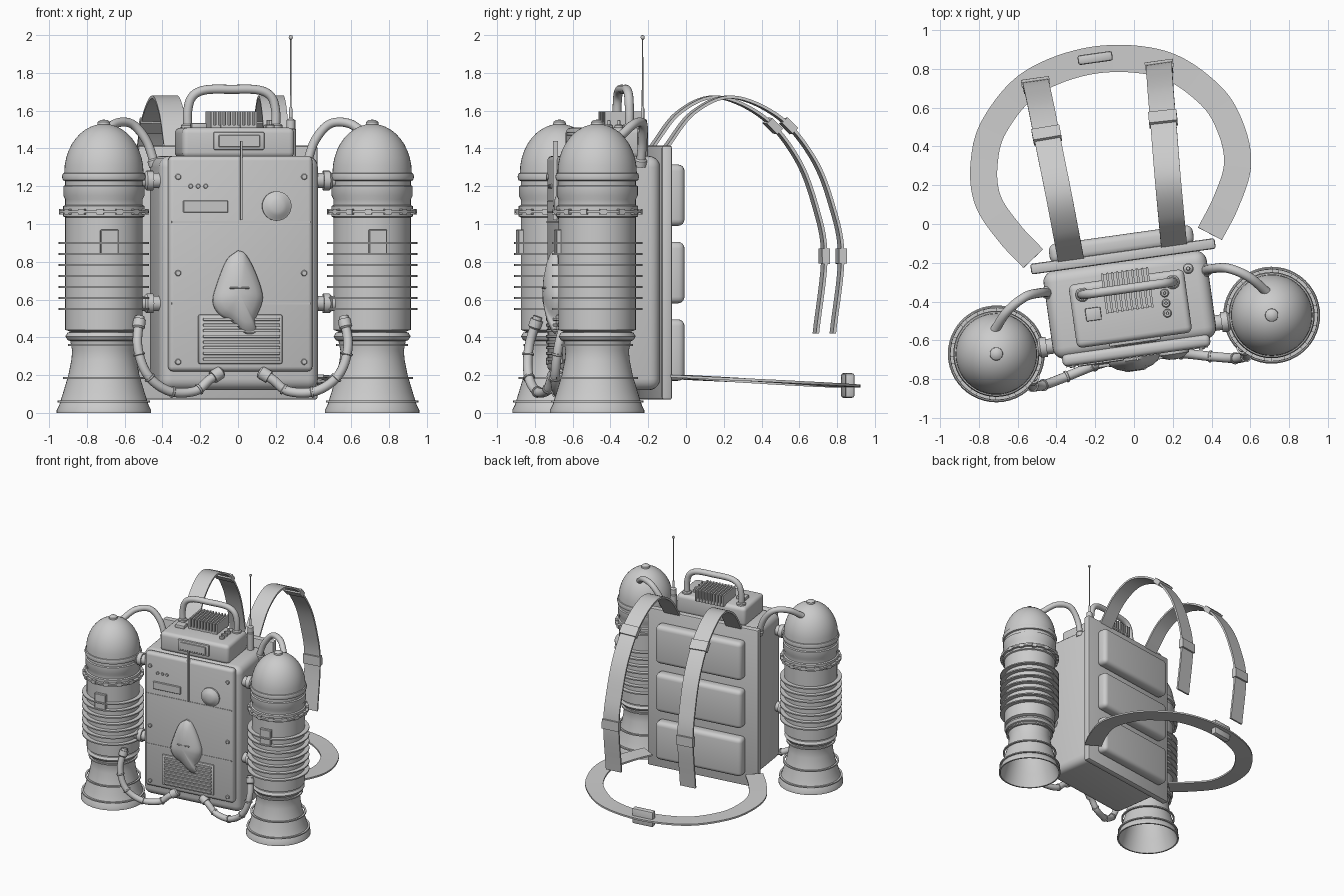
import bpy, bmesh, math
from mathutils import Matrix, Vector

if "Cube" in bpy.data.objects:
    bpy.data.objects.remove(bpy.data.objects["Cube"])

# The whole pack is turned 8 degrees about z; parts are built in the local frame
PLACE = Matrix.Translation((0, -0.57, 0)) @ Matrix.Rotation(math.radians(8), 4, 'Z')
FRONT = (0, -1, 0)

def finish(name, bm, angle=35):
    bmesh.ops.recalc_face_normals(bm, faces=bm.faces)
    me = bpy.data.meshes.new(name)
    bm.to_mesh(me)
    bm.free()
    me.transform(PLACE)
    me.shade_smooth()
    me.set_sharp_from_angle(angle=math.radians(angle))
    bpy.context.collection.objects.link(bpy.data.objects.new(name, me))

def box(name, lo, hi, bevel=0.0, segs=3, turn=0.0):
    lo, hi = Vector(lo), Vector(hi)
    bm = bmesh.new()
    bmesh.ops.create_cube(bm, size=1)
    bmesh.ops.scale(bm, vec=hi - lo, verts=bm.verts)
    if bevel:
        bmesh.ops.bevel(bm, geom=bm.edges[:], offset=bevel, segments=segs, profile=0.5, affect='EDGES')
    bm.transform(Matrix.Translation((lo + hi) / 2) @ Matrix.Rotation(turn, 4, 'Z'))
    finish(name, bm)

def bridge(bm, p, q):
    n = max(len(p), len(q))
    for i in range(n):
        j = (i + 1) % n
        f = list(dict.fromkeys([p[i % len(p)], p[j % len(p)], q[j % len(q)], q[i % len(q)]]))
        if len(f) > 2:
            bm.faces.new(f)

def lathe(name, origin, profile, axis=(0, 0, 1), n=48):
    """Spin (radius, height) pairs around an axis."""
    bm = bmesh.new()
    angles = [2 * math.pi * i / n for i in range(n)]
    rings = [[bm.verts.new((r * math.cos(a), r * math.sin(a), h)) for a in (angles if r > 1e-5 else [0])]
             for r, h in profile]
    for p, q in zip(rings, rings[1:]):
        bridge(bm, p, q)
    rot = Vector((0, 0, 1)).rotation_difference(Vector(axis)).to_matrix().to_4x4()
    bm.transform(Matrix.Translation(origin) @ rot)
    finish(name, bm)

def disc(name, origin, r, h, axis=(0, 0, 1), n=24):
    c = min(r, h) * 0.25
    lathe(name, origin, [(0, 0), (r, 0), (r, h - c), (r - c, h), (0, h)], axis, n)

def ring(name, c, r0, r1, z, h):
    lathe(name, c, [(r0, z), (r1, z), (r1, z + h), (r0, z + h), (r0, z)])

def smooth_path(pts, steps=8):
    p = [Vector(q) for q in pts]
    p = [2 * p[0] - p[1]] + p + [2 * p[-1] - p[-2]]
    out = []
    for a, b, c, d in zip(p, p[1:], p[2:], p[3:]):
        for t in (k / steps for k in range(steps)):
            out.append(0.5 * (2 * b + (c - a) * t + (2 * a - 5 * b + 4 * c - d) * t * t
                              + (3 * b - a - 3 * c + d) * t ** 3))
    return out + [p[-2]]

def tangent(path, i):
    return (path[min(i + 1, len(path) - 1)] - path[max(i - 1, 0)]).normalized()

def sweep(name, path, section, ref=None):
    """Sweep a section along a path; ref fixes the section's first axis."""
    bm = bmesh.new()
    a, rings = Vector(ref or (0.3, 0.9, 0.31)), []
    for i, p in enumerate(path):
        t = tangent(path, i)
        a = Vector(ref) if ref else a
        a = (a - t * a.dot(t)).normalized()
        b = t.cross(a)
        rings.append([bm.verts.new(p + a * x + b * y) for x, y in section])
    for p, q in zip(rings, rings[1:]):
        bridge(bm, p, q)
    bm.faces.new(rings[0])
    bm.faces.new(rings[-1])
    finish(name, bm)

def circle(r, n=14):
    return [(r * math.cos(2 * math.pi * i / n), r * math.sin(2 * math.pi * i / n)) for i in range(n)]

def rect(w, h):
    return [(-w, -h), (w, -h), (w, h), (-w, h)]

def collar(name, path, i, r, length):
    t = tangent(path, i)
    disc(name, path[i] - t * length / 2, r, length, t, 18)

# Main body, back plate, front panel and back pads
box("body", (-0.425, -0.075, 0.12), (0.425, 0.385, 1.36), 0.06, 5)
box("back_plate", (-0.48, 0.38, 0.07), (0.48, 0.435, 1.415), 0.012, 2)
box("front_panel", (-0.385, -0.115, 0.22), (0.385, -0.05, 1.36), 0.025, 3)
for z in (0.17, 0.58, 0.99):
    box("back_pad", (-0.375, 0.42, z), (0.375, 0.52, z + 0.325), 0.035, 4)
# Front panel seams, screws, lights, slot and dial
for z in (1.01, 0.58):
    box("panel_seam", (-0.37, -0.119, z - 0.005), (0.37, -0.11, z + 0.005))
box("panel_fin", (-0.005, -0.135, 1.02), (0.005, -0.11, 1.44))
for x in (-0.337, 0.337):
    for z in (0.27, 0.74, 1.25):
        disc("screw", (x, -0.11, z), 0.016, 0.015, FRONT, 12)
for x in (-0.27, -0.23, -0.19):
    disc("indicator_light", (x, -0.11, 1.2), 0.012, 0.015, FRONT, 12)
box("panel_slot", (-0.31, -0.125, 1.06), (-0.07, -0.11, 1.125), 0.004, 1)
lathe("dial", (0.19, -0.11, 1.095), [(0.078, 0), (0.078, 0.018), (0.066, 0.024), (0.05, 0.037), (0.03, 0.044), (0, 0.047)], FRONT, 32)
# Vent grille
box("vent_frame", (-0.23, -0.13, 0.26), (0.22, -0.11, 0.52), 0.009, 2)
for z in (0.285 + i * 0.03 for i in range(8)):
    box("vent_slat", (-0.205, -0.145, z - 0.008), (0.205, -0.125, z + 0.008), 0.005, 2)
# Raised teardrop ornament
outline = smooth_path([(x - 0.017, 0, z) for x, z in (
    (0, 0.86), (0.04, 0.84), (0.09, 0.75), (0.13, 0.63), (0.12, 0.56), (0.09, 0.49), (0.095, 0.43),
    (0.04, 0.42), (-0.03, 0.48), (-0.1, 0.52), (-0.135, 0.59), (-0.11, 0.69), (-0.06, 0.81), (0, 0.86))], 4)[:-1]
bm = bmesh.new()
mid = Vector((-0.017, 0, 0.63))
rings = [[bm.verts.new(mid + (p - mid) * k + Vector((0, y, 0))) for p in outline] for k, y in (
    (1, -0.11), (1, -0.13), (0.92, -0.148), (0.7, -0.168), (0.4, -0.182), (0.12, -0.187))]
for p, q in zip(rings, rings[1:]):
    bridge(bm, p, q)
bm.faces.new(rings[-1])
finish("ornament", bm)
box("ornament_ridge", (-0.07, -0.187, 0.657), (0.035, -0.165, 0.667), 0.003, 1)

# Control module on top: screen, handle, cooling fins, knobs and button
box("control_module", (-0.3, -0.03, 1.35), (0.3, 0.3, 1.51), 0.03, 4)
box("screen_frame", (-0.135, -0.045, 1.393), (0.135, -0.02, 1.487), 0.006, 2)
box("screen", (-0.11, -0.05, 1.408), (0.11, -0.03, 1.472), 0.003, 1)
arch = [(-0.235, 1.5), (-0.235, 1.6), (-0.21, 1.675), (-0.14, 1.71)]
arch = arch + [(0, 1.713)] + [(-x, z) for x, z in reversed(arch)]
sweep("carry_handle", smooth_path([(x, 0.24, z) for x, z in arch], 6), circle(0.024))
for x in (-0.235, 0.235):
    disc("handle_foot", (x, 0.24, 1.5), 0.036, 0.03)
box("cooling_base", (-0.125, 0.13, 1.5), (0.12, 0.33, 1.525))
for x in (-0.12 + i * 0.026 for i in range(10)):
    box("cooling_fin", (x - 0.006, 0.125, 1.505), (x + 0.006, 0.335, 1.595))
for v in (0.085, 0.137, 0.19):
    disc("knob", (0.186, v, 1.505), 0.022, 0.022)
    disc("knob_stem", (0.186, v, 1.52), 0.008, 0.03, n=12)
box("square_button", (-0.233, 0.1, 1.5), (-0.153, 0.167, 1.535), 0.006, 2)
# Antenna
lathe("antenna", (0.324, 0.298, 0), [(0, 1.34), (0.028, 1.34), (0.028, 1.5), (0.024, 1.505), (0.024, 1.55), (0.009, 1.56),
      (0.009, 1.61), (0.005, 1.62), (0.003, 1.975), (0.009, 1.98), (0.011, 1.989), (0.008, 1.997), (0, 2.0)], n=16)

# Tank and nozzle profiles
DOME = [(0.21 * math.sin(math.pi * i / 20), 1.27 + 0.26 * math.cos(math.pi * i / 20)) for i in range(11)]
TANK = DOME + [(0.217, 1.268), (0.222, 1.25), (0.217, 1.232), (0.205, 1.228), (0.205, 1.205), (0.215, 1.2), (0.215, 1.15),
    (0.205, 1.13), (0.205, 1.1), (0.216, 1.095), (0.216, 1.04), (0.205, 1.035), (0.205, 0.44), (0.165, 0.425), (0, 0.425)]
NOZZLE = [(0, 0.43), (0.17, 0.43), (0.192, 0.425), (0.204, 0.405), (0.192, 0.385), (0.178, 0.38), (0.168, 0.33), (0.172, 0.28),
    (0.188, 0.2), (0.215, 0.11), (0.237, 0.04), (0.25, 0.015), (0.25, 0), (0.238, 0), (0.205, 0.11), (0.175, 0.2), (0.155, 0.3), (0, 0.33)]

for s, side in ((-1, "left"), (1, "right")):
    c = (s * 0.717, 0, 0)
    # Tank with flange, bolts, cooling rings and nozzle
    lathe(side + "_tank", c, TANK)
    lathe(side + "_tank_cap", c, [(0.035, 1.515), (0.033, 1.54), (0.02, 1.55), (0, 1.553)], n=20)
    ring(side + "_tank_flange", c, 0.2, 0.238, 1.058, 0.014)
    for a in (2 * math.pi * k / 14 for k in range(14)):
        x, y = c[0] + 0.228 * math.cos(a), 0.228 * math.sin(a)
        box(side + "_flange_bolt", (x - 0.01, y - 0.018, 1.05), (x + 0.01, y + 0.018, 1.08), turn=a)
    for k in range(7):
        ring(side + "_cooling_ring", c, 0.2, 0.24, 0.545 + k * 0.0583, 0.01)
    lathe(side + "_nozzle", c, NOZZLE)
    for r, z in ((0.19, 0.355), (0.217, 0.18), (0.245, 0.055)):
        ring(side + "_nozzle_ring", c, r - 0.015, r, z, 0.01)
    box(side + "_tank_plate", (c[0] - 0.048, -0.226, 0.835), (c[0] + 0.048, -0.19, 0.97), 0.004, 1)
    # Mounts between tank and body
    for z in (0.58, 1.23):
        disc(side + "_mount", (s * 0.4, 0, z), 0.04, 0.14, (s, 0, 0))
        disc(side + "_mount_flange", (s * 0.455, 0, z), 0.052, 0.045, (s, 0, 0))
    # Upper hose from body to dome
    path = smooth_path([(s * x, y, z) for x, y, z in (
        (0.405, 0.275, 1.31), (0.45, 0.28, 1.44), (0.53, 0.27, 1.53), (0.63, 0.21, 1.53), (0.71, 0.12, 1.46))])
    sweep(side + "_upper_hose", path, circle(0.024))
    collar(side + "_hose_collar", path, 1, 0.033, 0.04)
    # Lower hose from tank to panel
    path = smooth_path([(s * x, y, z) for x, y, z in (
        (0.545, -0.14, 0.51), (0.562, -0.185, 0.35), (0.51, -0.195, 0.2), (0.39, -0.17, 0.115),
        (0.25, -0.135, 0.115), (0.17, -0.12, 0.175), (0.1, -0.1, 0.22))])
    sweep(side + "_lower_hose", path, circle(0.025))
    for i, r, h in ((2, 0.034, 0.05), (10, 0.031, 0.012), (17, 0.031, 0.012), (25, 0.031, 0.012), (34, 0.031, 0.012), (45, 0.035, 0.06)):
        collar(side + "_hose_clamp", path, i, r, h)
    # Shoulder strap with two buckles
    path = smooth_path([(s * x, v, z) for x, v, z in (
        (0.268, 0.425, 1.4), (0.275, 0.575, 1.59), (0.285, 0.78, 1.672), (0.3, 1.03, 1.565), (0.31, 1.21, 1.35),
        (0.317, 1.31, 1.1), (0.322, 1.36, 0.83), (0.322, 1.315, 0.42))])
    sweep(side + "_shoulder_strap", path, rect(0.067, 0.008), (1, 0, 0))
    for i in (26, 48):
        t = tangent(path, i) * 0.04
        sweep(side + "_strap_buckle", [path[i] - t, path[i] + t], rect(0.073, 0.021), (1, 0, 0))

# Waist belt and buckle
half = [(0.46, 0.46), (0.565, 0.61), (0.65, 0.79), (0.643, 0.98), (0.56, 1.17), (0.34, 1.36)]
pts = [(-u, v) for u, v in half] + [(0, 1.43)] + list(reversed(half))
belt = smooth_path([(u, v, 0.195 - 0.055 * (v - 0.46)) for u, v in pts])
sweep("waist_belt", belt, rect(0.007, 0.07), (0, 0, 1))
box("belt_buckle", (-0.09, 1.415, 0.08), (0.09, 1.465, 0.21), 0.012, 2)
